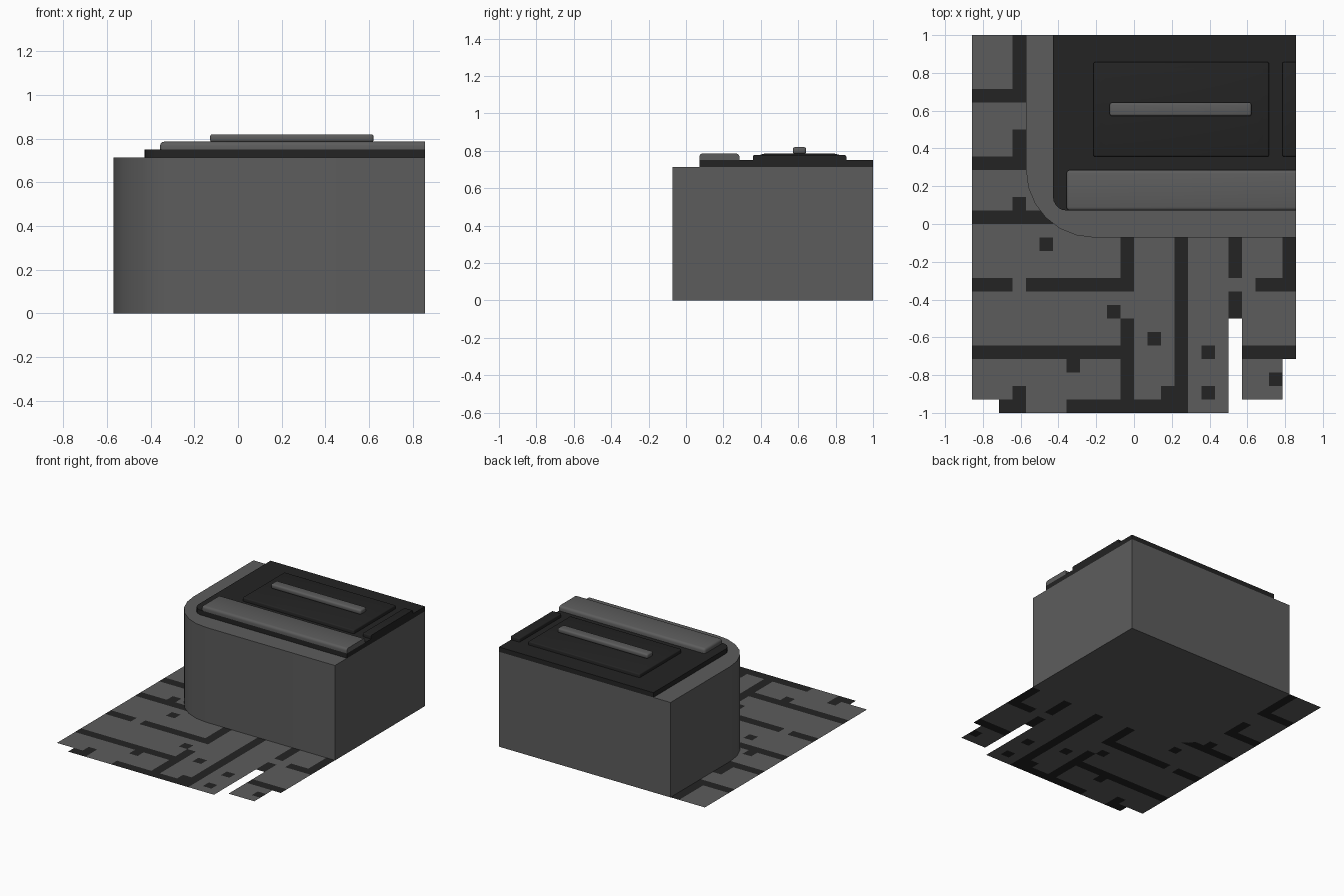
import bpy, bmesh, math

old = bpy.data.objects.get("Cube")
if old:
    bpy.data.objects.remove(old, do_unlink=True)

U = 1 / 14           # one grid cell
RIGHT, BACK = 12, 14  # cut sides of the block, in cells


def material(name, value):
    mat = bpy.data.materials.new(name)
    mat.use_nodes = True
    colour = (value, value, value, 1)
    mat.diffuse_color = colour
    mat.node_tree.nodes["Principled BSDF"].inputs["Base Color"].default_value = colour
    return mat


GREY = material("mid grey", 0.108)
DARK = material("charcoal", 0.017)


def finish(name, bm, *mats):
    mesh = bpy.data.meshes.new(name)
    bmesh.ops.recalc_face_normals(bm, faces=bm.faces)
    bm.to_mesh(mesh)
    bm.free()
    for mat in mats:
        mesh.materials.append(mat)
    obj = bpy.data.objects.new(name, mesh)
    bpy.context.collection.objects.link(obj)
    return obj


def smooth(obj):
    bpy.ops.object.select_all(action='DESELECT')
    obj.select_set(True)
    bpy.context.view_layer.objects.active = obj
    bpy.ops.object.shade_smooth_by_angle(angle=math.radians(35))


def corner_block(name, mat, x0, y0, z0, z1, radius, steps):
    """Block reaching the back and right sides, with a rounded front corner."""
    outline = [(RIGHT, y0), (RIGHT, BACK), (x0, BACK)]
    for i in range(steps + 1):
        a = math.pi + i / steps * math.pi / 2
        outline.append((x0 + radius + radius * math.cos(a),
                        y0 + radius + radius * math.sin(a)))
    bm = bmesh.new()
    base = bm.faces.new([bm.verts.new((x * U, y * U, z0)) for x, y in outline])
    top = bmesh.ops.extrude_face_region(bm, geom=[base], use_keep_orig=True)["geom"]
    for v in top:
        if isinstance(v, bmesh.types.BMVert):
            v.co.z = z1
    smooth(finish(name, bm, mat))


def box(name, mat, xs, ys, zs, bevel, taper=0, round_base=False):
    """Bevelled box; ends on the cut right side stay square."""
    bm = bmesh.new()
    bmesh.ops.create_cube(bm, size=1)
    for v in bm.verts:
        high = v.co.z > 0
        t = taper if high else 0
        v.co = ((xs[1] - t if v.co.x > 0 else xs[0] + t) * U,
                (ys[1] - t if v.co.y > 0 else ys[0] + t) * U,
                zs[1] if high else zs[0])

    def soft(e):
        cut = all(v.co.x > RIGHT * U - 1e-4 for v in e.verts)
        low = all(v.co.z < zs[0] + 1e-4 for v in e.verts)
        return not cut and (round_base or not low)

    if bevel:
        bmesh.ops.bevel(bm, geom=[e for e in bm.edges if soft(e)], offset=bevel,
                        segments=3, profile=0.5, affect='EDGES', clamp_overlap=True)
    smooth(finish(name, bm, mat))


# Counter body and dark worktop slab
corner_block("counter_body", GREY, -8, -1, 0, 10 * U, 5, 6)
corner_block("worktop_slab", DARK, -6, 1, 10 * U, 0.75, 1, 5)

# Rounded front bar
box("front_bar", GREY, (-5, RIGHT), (1, 4), (0.75, 0.786), 0.018)

# Raised panels, the second one cut by the right side
box("panel", DARK, (-3, 10), (5, 12), (0.75, 0.777), 0.008)
box("panel_field", DARK, (-2.6, 9.6), (5.4, 11.6), (0.776, 0.786), 0, taper=0.5)
box("side_panel", DARK, (11, RIGHT), (5, 12), (0.75, 0.777), 0.008)

# Panel handle
box("panel_handle", GREY, (-1.8, 8.7), (8, 9), (0.784, 0.82), 0.012, round_base=True)

# Paved floor: joints as (x start, x end, y start, y end) in cells
JOINTS = [
    (-9, -8, 9, 14), (-12, -8, 9, 10), (-9, -8, 5, 7), (-12, -7, 4, 5),
    (-12, -6, 0, 1), (-12, -9, -5, -4), (-8, 0, -5, -4), (-1, 0, -5, -1),
    (-1, 0, -13, -7), (-12, -1, -10, -9), (-10, -8, -14, -13), (-5, 4, -14, -13),
    (3, 4, -14, -1), (7, 8, -4, -1), (7, 8, -7, -5), (11, 12, -4, -1),
    (9, 12, -5, -4), (8, 12, -10, -9),
]
CHIPS = [(-9, 1), (-7, -2), (-2, -7), (-5, -11), (-9, -13), (1, -9),
         (2, -13), (5, -10), (5, -13), (10, -12)]


def floor_end(x):
    """Lowest row of the ragged front edge at a column."""
    if x < -10:
        return -13
    if x < 7:
        return -14
    if x == 7:
        return -7
    return -13 if x < 11 else -10


def under_body(x, y):
    cx, cy = x + 0.5, y + 0.5
    if cx < -8 or cy < -1:
        return False
    if cx < -3 and cy < 4:
        # keep cells whose outer corner sticks out past the rounded corner
        return math.hypot(x + 3, y - 4) < 5
    return True


bm = bmesh.new()
for x in range(-12, RIGHT):
    for y in range(floor_end(x), BACK):
        if under_body(x, y):
            continue
        quad = [(x, y), (x + 1, y), (x + 1, y + 1), (x, y + 1)]
        face = bm.faces.new([bm.verts.new((a * U, b * U, 0.001)) for a, b in quad])
        joint = any(a <= x < b and c <= y < d for a, b, c, d in JOINTS)
        face.material_index = int(joint or (x, y) in CHIPS)
bmesh.ops.remove_doubles(bm, verts=bm.verts, dist=1e-4)
finish("paved_floor", bm, GREY, DARK)
